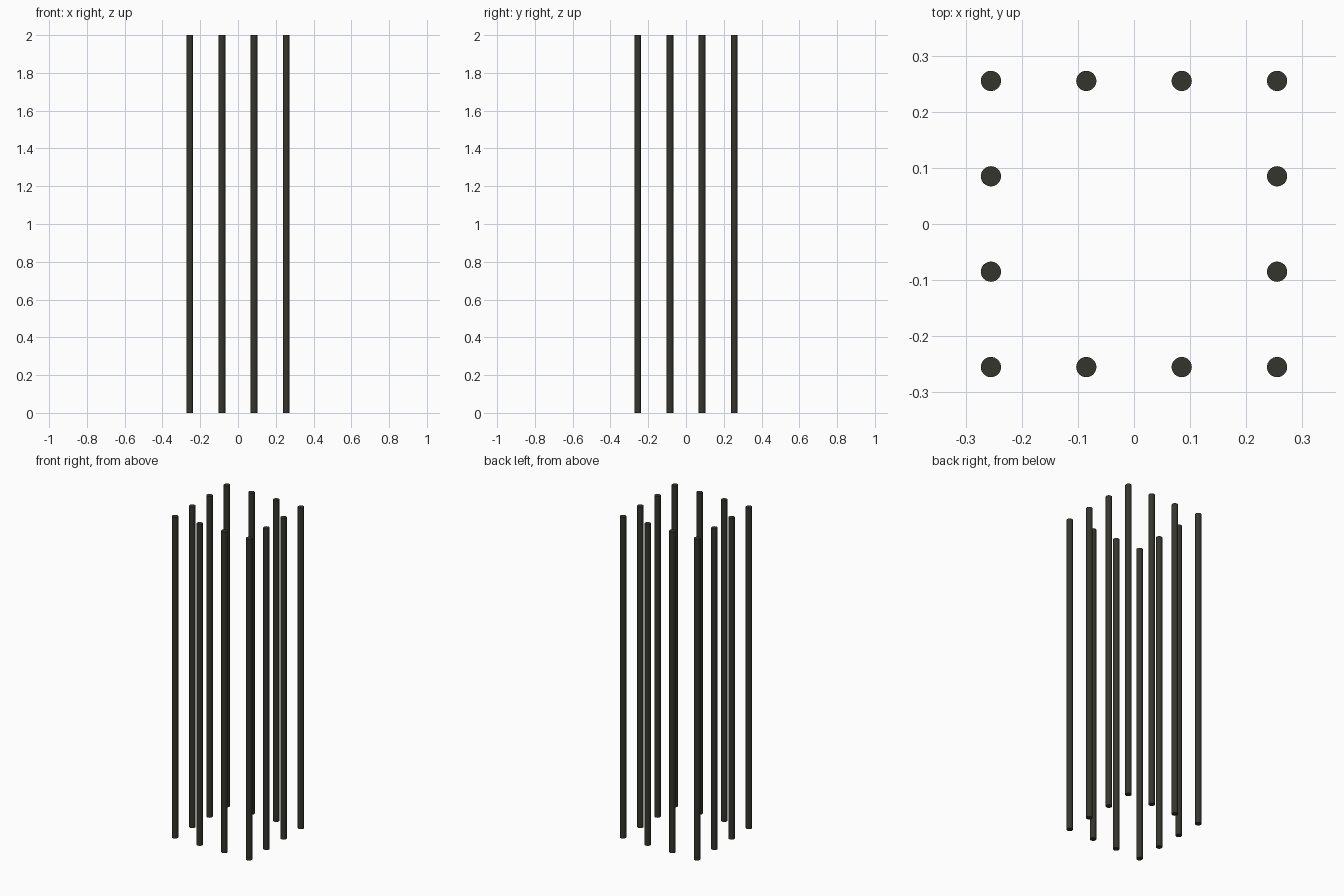
import bpy

if "Cube" in bpy.data.objects:
    bpy.data.objects.remove(bpy.data.objects["Cube"])

# Dark steel colour shared by every rod
steel = bpy.data.materials.new("dark steel")
steel.diffuse_color = (0.036, 0.036, 0.026, 1)
steel.use_nodes = True
steel.node_tree.nodes["Principled BSDF"].inputs["Base Color"].default_value = steel.diffuse_color

HALF, RADIUS, HEIGHT, PER_SIDE = 0.255, 0.018, 2.0, 4
steps = [-HALF + i * 2 * HALF / (PER_SIDE - 1) for i in range(PER_SIDE)]


def add_rod(x, y, number):
    bpy.ops.mesh.primitive_cylinder_add(vertices=32, radius=RADIUS, depth=HEIGHT,
                                        location=(x, y, HEIGHT / 2))
    rod = bpy.context.object
    rod.name = f"vertical_rod_{number}"
    rod.data.materials.append(steel)
    bpy.ops.object.shade_smooth_by_angle()


# Square ring of upright rods: only the outer cells of a 4 x 4 grid
ends = (0, PER_SIDE - 1)
cells = [(i, j) for i in range(PER_SIDE) for j in range(PER_SIDE) if i in ends or j in ends]
for n, (i, j) in enumerate(cells, 1):
    add_rod(steps[i], steps[j], n)
